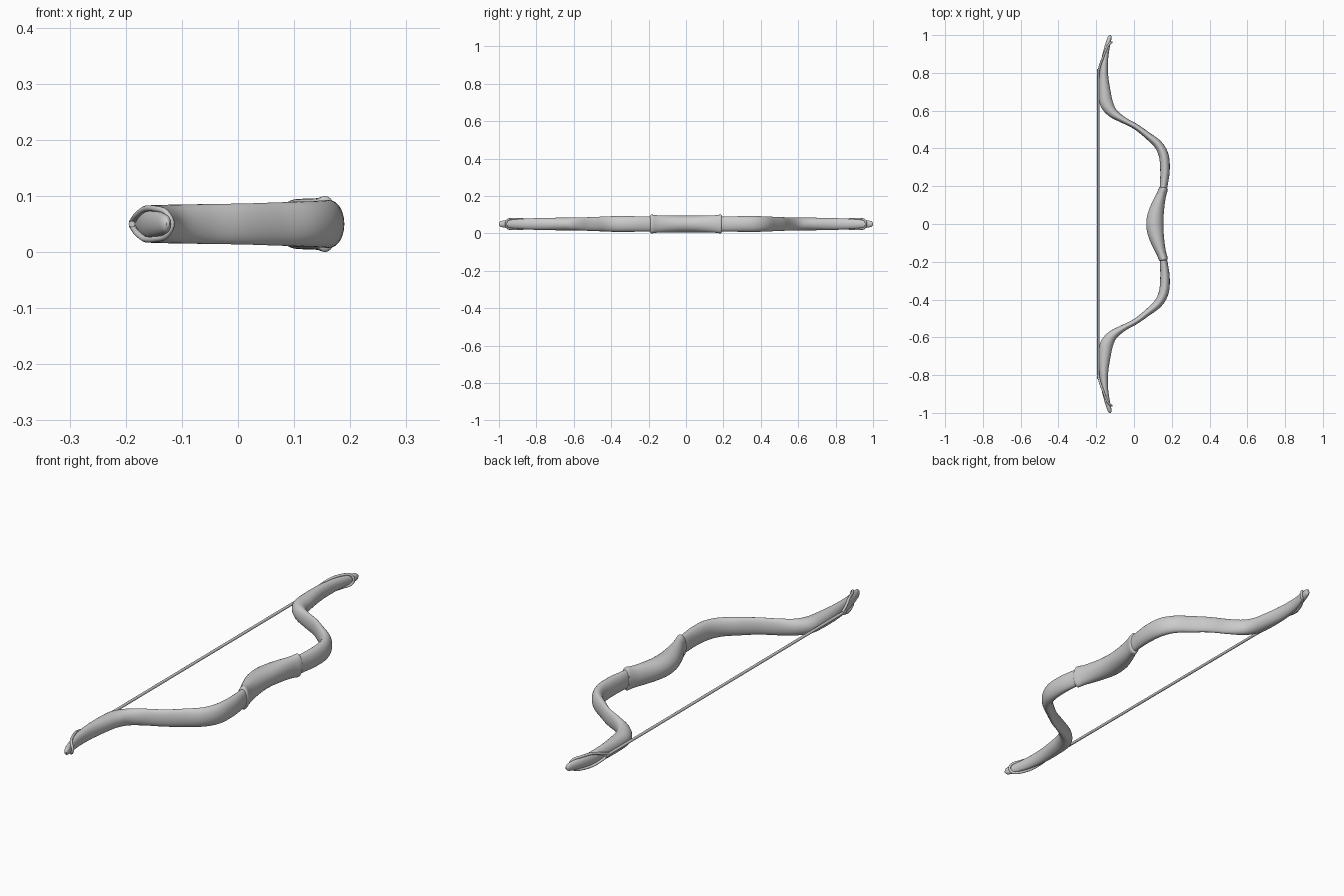
import bpy, bmesh, math
from mathutils import Vector

if "Cube" in bpy.data.objects:
    bpy.data.objects.remove(bpy.data.objects["Cube"])

ZC = 0.05  # height of the bow's mid plane
SIDES = 28


def catmull(pts, steps):
    """Smooth interpolation through stations."""
    p = [Vector(q) for q in pts]
    p = [p[0] * 2 - p[1]] + p + [p[-1] * 2 - p[-2]]
    out = []
    for i in range(1, len(p) - 2):
        a, b, c, d = p[i - 1:i + 3]
        for k in range(steps):
            t = k / steps
            out.append(0.5 * (2 * b + (c - a) * t + (2 * a - 5 * b + 4 * c - d) * t * t
                              + (3 * b - a - 3 * c + d) * t ** 3))
    out.append(p[-2])
    return out


def sweep(name, stations, steps=5, mirror=False):
    """Elliptical sections (x, y, thickness, height) along a path in the xy plane."""
    st = catmull(stations, steps)
    bm = bmesh.new()
    rings = []
    for i, s in enumerate(st):
        d = st[min(i + 1, len(st) - 1)] - st[max(i - 1, 0)]
        n = Vector((d[1], -d[0], 0)).normalized()
        ring = []
        for k in range(SIDES):
            a = 2 * math.pi * k / SIDES
            co = Vector((s[0], s[1], ZC)) + n * (math.cos(a) * s[2] / 2)
            co.z += math.sin(a) * s[3] / 2
            ring.append(bm.verts.new(co))
        rings.append(ring)
    for r, q in zip(rings, rings[1:]):
        for k in range(SIDES):
            j = (k + 1) % SIDES
            bm.faces.new((r[k], r[j], q[j], q[k]))
    bm.faces.new(rings[0])
    bm.faces.new(rings[-1])
    bmesh.ops.recalc_face_normals(bm, faces=bm.faces)
    me = bpy.data.meshes.new(name)
    bm.to_mesh(me)
    bm.free()
    ob = bpy.data.objects.new(name, me)
    bpy.context.collection.objects.link(ob)
    if mirror:
        m = ob.modifiers.new("mirror", 'MIRROR')
        m.use_axis = (False, True, False)
    bpy.ops.object.select_all(action='DESELECT')
    ob.select_set(True)
    bpy.context.view_layer.objects.active = ob
    bpy.ops.object.shade_smooth_by_angle(angle=math.radians(50))
    return ob


def cord(name, pts, radius):
    """Round cord along a smooth path."""
    cu = bpy.data.curves.new(name, 'CURVE')
    cu.dimensions = '3D'
    cu.bevel_depth = radius
    cu.bevel_resolution = 3
    cu.use_fill_caps = True
    sp = cu.splines.new('POLY')
    path = catmull(pts, 6)
    sp.points.add(len(path) - 1)
    for q, co in zip(sp.points, path):
        q.co = (*co, 1)
    sp.use_smooth = True
    ob = bpy.data.objects.new(name, cu)
    bpy.context.collection.objects.link(ob)
    return ob


# recurved limbs, one modelled and mirrored
sweep("limbs", [
    (0.150, 0.14, 0.030, 0.078), (0.157, 0.20, 0.040, 0.080), (0.164, 0.28, 0.050, 0.083),
    (0.158, 0.36, 0.052, 0.085), (0.128, 0.42, 0.046, 0.081), (0.070, 0.47, 0.036, 0.077),
    (0.010, 0.515, 0.031, 0.073), (-0.055, 0.55, 0.034, 0.071), (-0.112, 0.588, 0.052, 0.069),
    (-0.144, 0.635, 0.069, 0.068), (-0.154, 0.69, 0.064, 0.067), (-0.160, 0.78, 0.048, 0.064),
    (-0.156, 0.86, 0.037, 0.057), (-0.146, 0.92, 0.030, 0.048), (-0.135, 0.965, 0.025, 0.040),
    (-0.128, 0.99, 0.019, 0.030), (-0.125, 1.0, 0.006, 0.010)], mirror=True)

# wrapped grip with a small flared rim at each end
half = [(0.110, 0.0, 0.090, 0.090), (0.115, 0.05, 0.085, 0.090), (0.130, 0.11, 0.067, 0.091),
        (0.145, 0.155, 0.052, 0.093), (0.153, 0.178, 0.049, 0.099), (0.156, 0.188, 0.047, 0.098),
        (0.157, 0.193, 0.038, 0.080)]
sweep("grip", [(x, -y, w, h) for x, y, w, h in half[:0:-1]] + half)

# bowstring
cord("bowstring", [(-0.189, -0.82, ZC), (-0.189, 0, ZC), (-0.189, 0.82, ZC)], 0.006)

# split loops that hook around each limb tip
side = [(-0.189, 0.80, 0.003), (-0.180, 0.84, 0.016), (-0.165, 0.88, 0.027),
        (-0.146, 0.93, 0.027), (-0.129, 0.955, 0.021), (-0.118, 0.962, 0.0)]
for s, label in ((1, "upper"), (-1, "lower")):
    path = [(x, s * y, ZC + z) for x, y, z in side]
    path += [(x, s * y, ZC - z) for x, y, z in side[-2::-1]]
    cord("string_loop_" + label, path, 0.0055)
